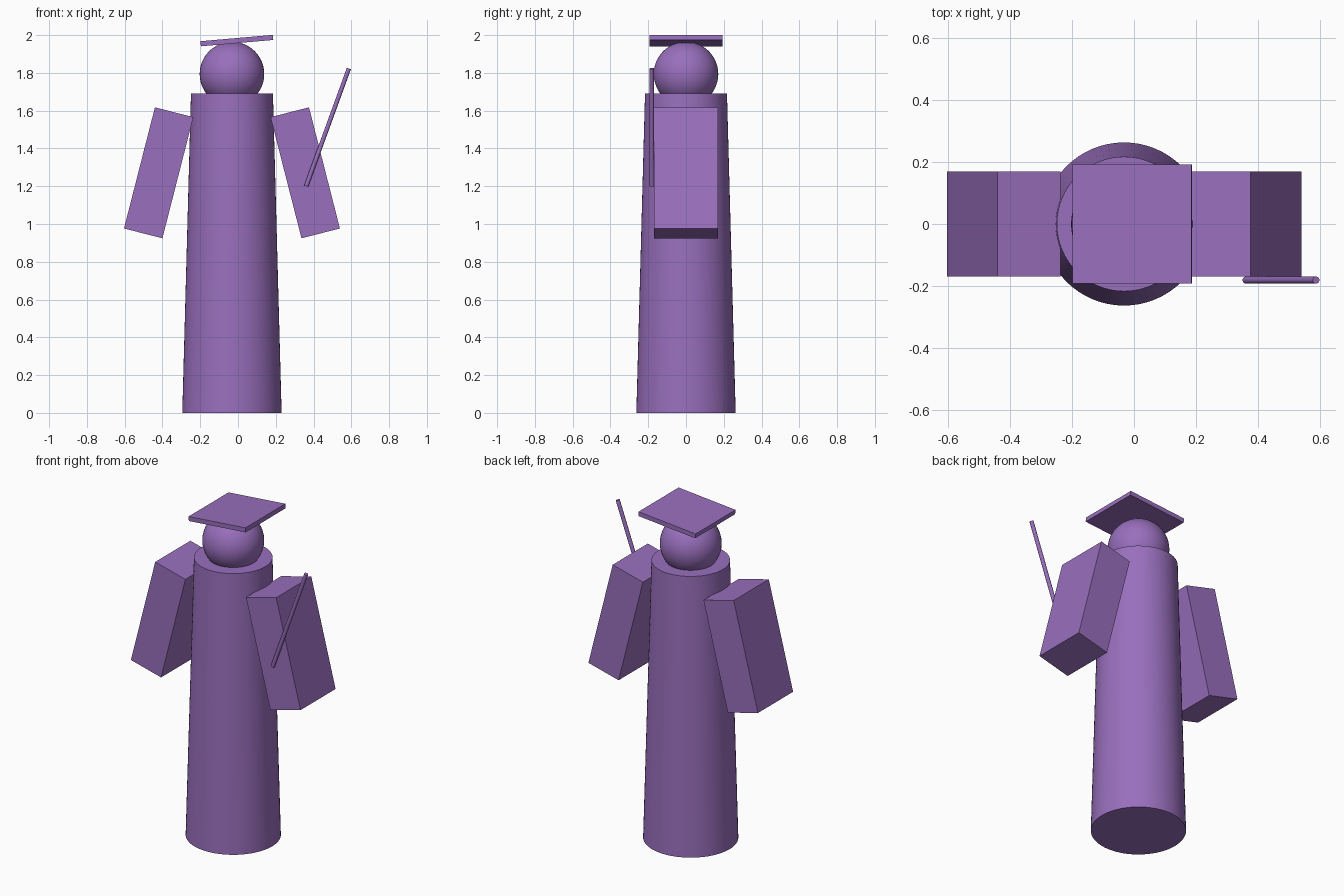
import bpy
import math
from mathutils import Vector

cube = bpy.data.objects.get("Cube")
if cube:
    bpy.data.objects.remove(cube, do_unlink=True)

AXIS_X = -0.032  # centre line of the figure

purple = bpy.data.materials.new("purple")
purple.use_nodes = True
colour = (0.32, 0.16, 0.51, 1)
purple.diffuse_color = colour
purple.node_tree.nodes["Principled BSDF"].inputs["Base Color"].default_value = colour


def finish(name, smooth=False):
    obj = bpy.context.object
    obj.name = name
    obj.data.materials.append(purple)
    if smooth:
        bpy.ops.object.shade_smooth_by_angle(angle=math.radians(35))
    return obj


def box(name, location, size, tilt):
    bpy.ops.mesh.primitive_cube_add(size=1, location=location, rotation=(0, tilt, 0))
    bpy.context.object.scale = size
    bpy.ops.object.transform_apply(location=False, rotation=False, scale=True)
    return finish(name)


# Tapered robe
bpy.ops.mesh.primitive_cone_add(vertices=64, radius1=0.263, radius2=0.217,
                                depth=1.692, location=(AXIS_X, 0, 0.846))
finish("robe", smooth=True)

# Head
bpy.ops.mesh.primitive_uv_sphere_add(segments=48, ring_count=24, radius=0.171,
                                     location=(AXIS_X, 0, 1.794))
finish("head", smooth=True)

# Square cap board, raised on the left
box("cap_board", (-0.006, 0, 1.971), (0.385, 0.385, 0.027), -math.radians(5))

# Wide sleeves, spread outward from the shoulders
for name, side in (("right_sleeve", -1), ("left_sleeve", 1)):
    box(name, (AXIS_X + side * 0.388, 0, 1.271), (0.21, 0.338, 0.662), -side * 0.25)

# Thin wand in front of the left sleeve
start, end = Vector((0.361, -0.181, 1.201)), Vector((0.587, -0.181, 1.823))
direction = end - start
bpy.ops.mesh.primitive_cylinder_add(vertices=24, radius=0.0115, depth=direction.length,
                                    location=(start + end) / 2)
wand = finish("wand", smooth=True)
wand.rotation_euler = direction.to_track_quat("Z", "Y").to_euler()
